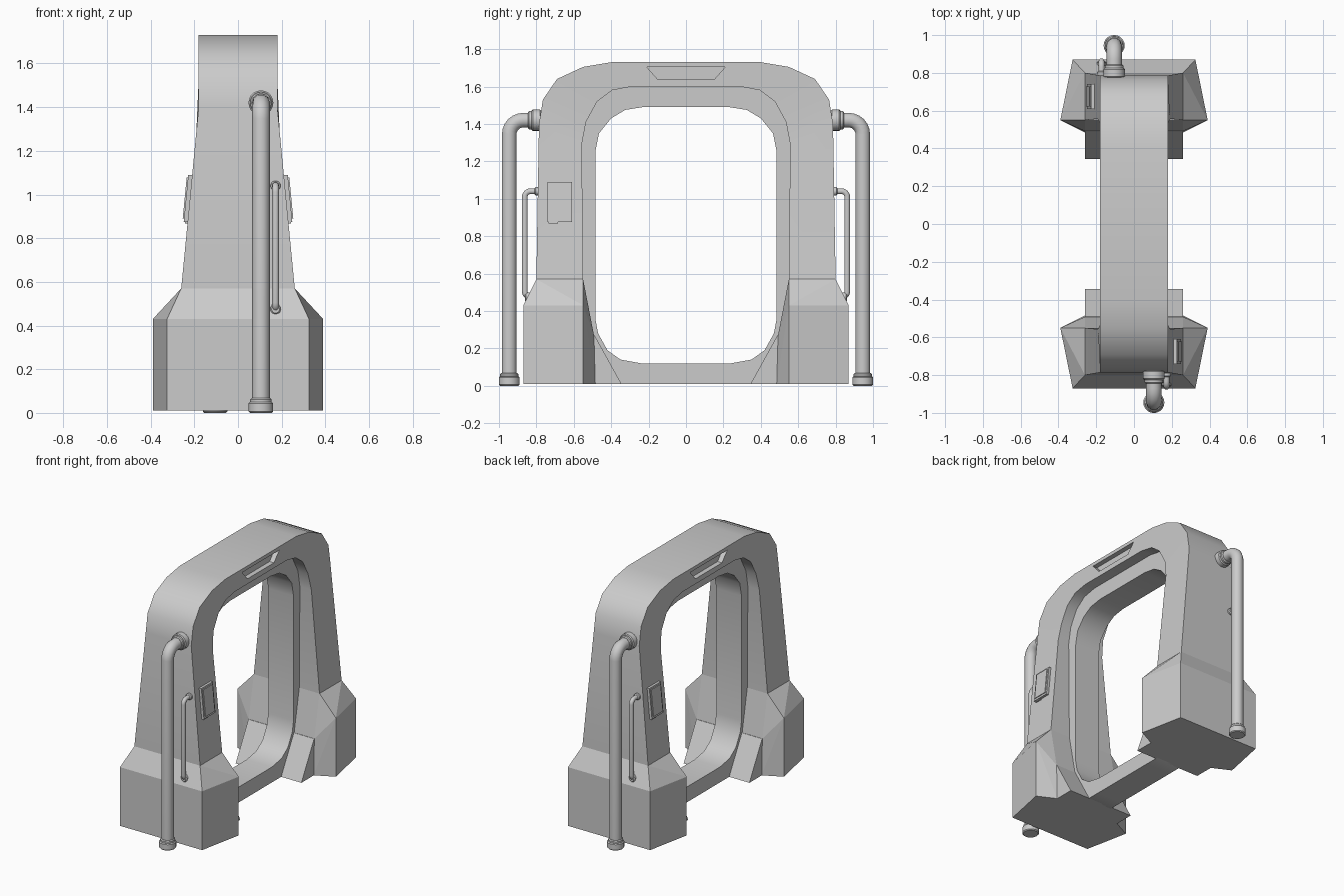
import bpy, bmesh, math
from mathutils import Vector

if "Cube" in bpy.data.objects:
    bpy.data.objects.remove(bpy.data.objects["Cube"])


def finish(name, bm, smooth=True):
    bmesh.ops.recalc_face_normals(bm, faces=bm.faces)
    me = bpy.data.meshes.new(name)
    bm.to_mesh(me)
    bm.free()
    ob = bpy.data.objects.new(name, me)
    bpy.context.collection.objects.link(ob)
    activate(ob)
    if smooth:
        bpy.ops.object.shade_smooth_by_angle(angle=math.radians(32))
    return ob


def activate(ob):
    bpy.ops.object.select_all(action='DESELECT')
    ob.select_set(True)
    bpy.context.view_layer.objects.active = ob


def mirrored(half):
    return [(-y, z) for y, z in half] + [(y, z) for y, z in reversed(half)]


def band(name, outer, inner, half_width, closed):
    """Solid band between two matching (y, z) paths, thickness along x."""
    bm = bmesh.new()
    rows = []
    for o, i in zip(outer, inner):
        rows.append([bm.verts.new((sx * half_width(z), y, z))
                     for (y, z), sx in ((o, -1), (o, 1), (i, 1), (i, -1))])
    n = len(rows)
    for k in range(n if closed else n - 1):
        a, b = rows[k], rows[(k + 1) % n]
        for j in range(4):
            bm.faces.new((a[j], a[(j + 1) % 4], b[(j + 1) % 4], b[j]))
    if not closed:
        bm.faces.new(rows[0])
        bm.faces.new(rows[-1])
    return finish(name, bm)


def hull(name, pts):
    bm = bmesh.new()
    for p in pts:
        bm.verts.new(p)
    bmesh.ops.convex_hull(bm, input=bm.verts)
    bmesh.ops.dissolve_limit(bm, angle_limit=0.02, verts=bm.verts, edges=bm.edges)
    return finish(name, bm, False)


def pipe(name, pts, r, bend):
    """Round tube along a path with filleted corners."""
    pts = [Vector(p) for p in pts]
    path = [pts[0]]
    for a, p, b in zip(pts, pts[1:], pts[2:]):
        s, e = p + (a - p).normalized() * bend, p + (b - p).normalized() * bend
        c = s + e - p
        for k in range(7):
            t = k / 6 * math.pi / 2
            path.append(c + (s - c) * math.cos(t) + (e - c) * math.sin(t))
    path.append(pts[-1])
    cu = bpy.data.curves.new(name, 'CURVE')
    cu.dimensions = '3D'
    cu.bevel_depth, cu.bevel_resolution, cu.use_fill_caps = r, 3, True
    sp = cu.splines.new('POLY')
    sp.points.add(len(path) - 1)
    for q, v in zip(sp.points, path):
        q.co = (*v, 1)
    ob = bpy.data.objects.new(name, cu)
    bpy.context.collection.objects.link(ob)
    activate(ob)
    bpy.ops.object.convert(target='MESH')
    bpy.ops.object.shade_smooth_by_angle(angle=math.radians(40))


def collar(name, a, b, r):
    a, b = Vector(a), Vector(b)
    bpy.ops.mesh.primitive_cylinder_add(vertices=20, radius=r, depth=(b - a).length, location=(a + b) / 2)
    ob = bpy.context.object
    ob.name = name
    ob.rotation_euler = (b - a).to_track_quat('Z', 'Y').to_euler()
    m = ob.modifiers.new('edge', 'BEVEL')
    m.width, m.segments = 0.006, 1
    bpy.ops.object.shade_smooth_by_angle(angle=math.radians(40))


def leg_width(z):
    return 0.18 + max(0, 1.40 - z) * 0.08 / 0.83


# Arch: tapered legs and rounded top
arch = band('arch',
            mirrored([(0.80, 0.57), (0.786, 1.40), (0.765, 1.53), (0.69, 1.64), (0.55, 1.705), (0.40, 1.73)]),
            mirrored([(0.55, 0.57), (0.557, 1.29), (0.535, 1.41), (0.475, 1.52), (0.395, 1.58), (0.29, 1.60)]),
            leg_width, False)

# Trapezoid recesses on both faces of the arch top
for s in (1, -1):
    cut = hull('recess_cutter', [(s * x, y, z) for x in (0.145, 0.25)
                                 for y, z in ((-0.21, 1.705), (0.21, 1.705), (0.15, 1.637), (-0.15, 1.637))])
    cut.hide_render = True
    m = arch.modifiers.new('recess', 'BOOLEAN')
    m.operation, m.object, m.solver = 'DIFFERENCE', cut, 'EXACT'
    activate(arch)
    bpy.ops.object.modifier_apply(modifier=m.name)
    bpy.data.objects.remove(cut)

# Narrower inner ring, including the floor bar
band('inner_ring',
     mirrored([(0.25, 0.01), (0.36, 0.01), (0.50, 0.08), (0.56, 0.20), (0.58, 0.37),
               (0.58, 1.25), (0.57, 1.40), (0.50, 1.53), (0.41, 1.61), (0.25, 1.63)]),
     mirrored([(0.24, 0.12), (0.35, 0.14), (0.42, 0.19), (0.47, 0.28), (0.485, 0.36),
               (0.485, 1.25), (0.465, 1.35), (0.40, 1.43), (0.325, 1.475), (0.23, 1.49)]),
     lambda z: 0.10, True)

for s, side in ((-1, 'front'), (1, 'back')):
    # Foot block with sloped shoulders, and the inward toe
    hull(side + '_foot', [(sx * x, s * y, z) for sx in (1, -1) for x, y, z in (
        (0.26, 0.80, 0.57), (0.26, 0.55, 0.57), (0.325, 0.87, 0.43), (0.39, 0.55, 0.43),
        (0.325, 0.87, 0.01), (0.39, 0.55, 0.01), (0.26, 0.485, 0.01), (0.26, 0.492, 0.27))])
    hull(side + '_toe', [(sx * 0.26, s * y, z) for sx in (1, -1) for y, z in (
        (0.52, 0.01), (0.52, 0.27), (0.489, 0.27), (0.345, 0.01))])

    def at(x, y, z):
        return (-s * x, s * y, z)

    # Large pipe with end collars
    pipe(side + '_large_pipe', [at(0.105, 0.945, 0.0), at(0.105, 0.945, 1.42), at(0.105, 0.77, 1.42)], 0.041, 0.075)
    collar(side + '_large_pipe_base', at(0.105, 0.945, 0), at(0.105, 0.945, 0.05), 0.056)
    collar(side + '_large_pipe_base_lip', at(0.105, 0.945, 0.045), at(0.105, 0.945, 0.068), 0.049)
    collar(side + '_large_pipe_flange', at(0.105, 0.825, 1.42), at(0.105, 0.775, 1.42), 0.057)
    collar(side + '_large_pipe_flange_lip', at(0.105, 0.845, 1.42), at(0.105, 0.82, 1.42), 0.049)

    # Thin pipe
    pipe(side + '_thin_pipe', [at(0.172, 0.862, 1.04 if k else 0.475) if j else at(0.172, 0.77, 1.04 if k else 0.475)
                               for k, j in ((1, 0), (1, 1), (0, 1), (0, 0))], 0.016, 0.03)
    collar(side + '_thin_pipe_top', at(0.172, 0.81, 1.04), at(0.172, 0.785, 1.04), 0.023)
    collar(side + '_thin_pipe_bottom', at(0.172, 0.862, 0.475), at(0.172, 0.82, 0.475), 0.024)

    # Control panel lying on the sloped leg face
    for part, y0, y1, z0, z1, d in (('panel', 0.61, 0.74, 0.875, 1.09, 0.018),
                                    ('panel_tab', 0.685, 0.735, 0.868, 0.89, 0.012),
                                    ('panel_plate', 0.622, 0.728, 0.89, 1.078, 0.024)):
        hull(side + '_' + part, [at(leg_width(z) + dx, y, z)
                                 for dx in (-0.02, d) for y in (y0, y1) for z in (z0, z1)])
